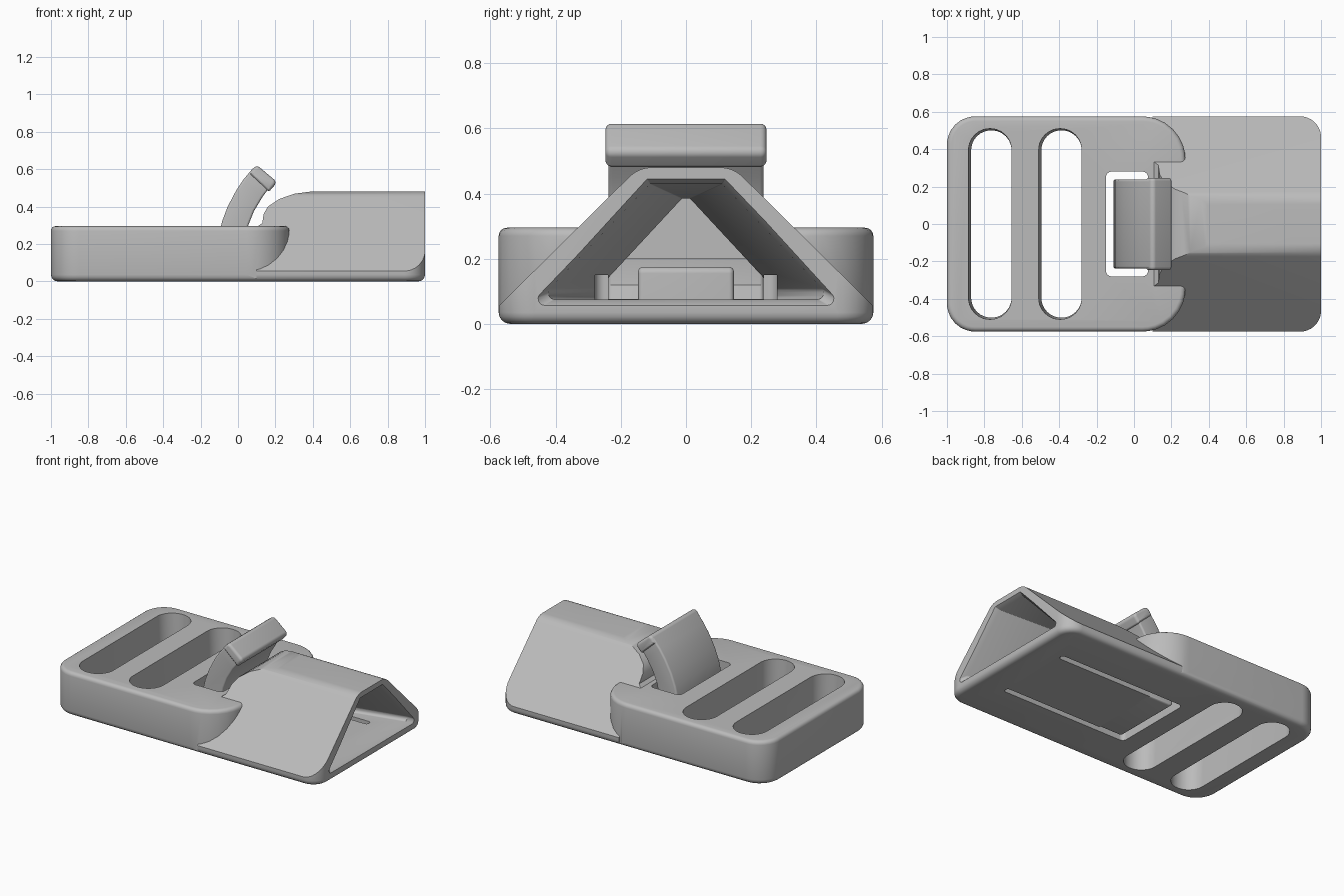
import bpy, bmesh, math
from mathutils import Vector

if "Cube" in bpy.data.objects:
    bpy.data.objects.remove(bpy.data.objects["Cube"])

gray = bpy.data.materials.new("plain_gray")
gray.use_nodes = True
gray.diffuse_color = (0.5, 0.5, 0.5, 1)
gray.node_tree.nodes["Principled BSDF"].inputs["Base Color"].default_value = (0.5, 0.5, 0.5, 1)


def rounded(points, steps=8):
    """Outline from (a, b, radius) corners, each replaced by an arc."""
    out = []
    for i, (a, b, r) in enumerate(points):
        p = Vector((a, b))
        if not r:
            out.append(p)
            continue
        u = (Vector(points[i - 1][:2]) - p).normalized()
        v = (Vector(points[(i + 1) % len(points)][:2]) - p).normalized()
        half = u.angle(v) / 2
        mid = (u + v).normalized()
        centre = p + mid * (r / math.sin(half))
        start = p + u * (r / math.tan(half)) - centre
        end = p + v * (r / math.tan(half)) - centre
        for k in range(steps + 1):
            t = k / steps
            out.append(centre + (start * (1 - t) + end * t).normalized() * r)
    return out


def rect(x0, x1, y0, y1, r0=0, r1=0):
    return rounded([(x0, y0, r0), (x1, y0, r1), (x1, y1, r1), (x0, y1, r0)])


def make(name, bm):
    bmesh.ops.recalc_face_normals(bm, faces=bm.faces)
    mesh = bpy.data.meshes.new(name)
    bm.to_mesh(mesh)
    bm.free()
    mesh.materials.append(gray)
    obj = bpy.data.objects.new(name, mesh)
    bpy.context.collection.objects.link(obj)
    return obj


def place(axis, p, t):
    return {"x": (t, p[0], p[1]), "y": (p[0], t, p[1]), "z": (p[0], p[1], t)}[axis]


def loft(name, axis, sections, soft_lo=0, soft_hi=0):
    """Skin matching outlines [(position, points), ...]; optionally round the end rims."""
    bm = bmesh.new()
    rings = [[bm.verts.new(place(axis, p, t)) for p in pts] for t, pts in sections]
    n = len(rings[0])
    for a, b in zip(rings, rings[1:]):
        for i in range(n):
            bm.faces.new((a[i], a[(i + 1) % n], b[(i + 1) % n], b[i]))
    caps = [bm.faces.new(rings[0]), bm.faces.new(rings[-1])]
    bmesh.ops.recalc_face_normals(bm, faces=bm.faces)
    rims = [list(c.edges) for c in caps]
    for rim, width in zip(rims, (soft_lo, soft_hi)):
        if width:
            bmesh.ops.bevel(bm, geom=rim, offset=width, segments=4, profile=0.5, affect="EDGES")
    return make(name, bm)


def prism(name, axis, pts, lo, hi, soft_lo=0, soft_hi=0):
    return loft(name, axis, [(lo, pts), (hi, pts)], soft_lo, soft_hi)


def combine(obj, other, operation):
    mod = obj.modifiers.new("combine", "BOOLEAN")
    mod.object, mod.operation, mod.solver = other, operation, "EXACT"
    bpy.context.view_layer.objects.active = obj
    bpy.ops.object.modifier_apply(modifier=mod.name)
    bpy.data.objects.remove(other)


def finish(obj):
    bpy.ops.object.select_all(action="DESELECT")
    obj.select_set(True)
    bpy.context.view_layer.objects.active = obj
    bpy.ops.object.shade_smooth_by_angle(angle=math.radians(32))


W = 0.575

# Strap plate with softened rim and rounded ends
body = prism("buckle_body", "z", rect(-1, 0.275, -W, W, 0.15, 0.23), -0.05, 0.295, 0, 0.025)

# Sloped tunnel: cross-section trimmed by a side outline with a curved nose
section = rounded([(-W, -0.05, 0), (W, -0.05, 0), (W, 0.055, 0), (0.145, 0.48, 0.1),
                   (-0.145, 0.48, 0.1), (-W, 0.055, 0)])
tunnel = prism("tunnel", "x", section, 0.05, 1.1)
nose = rounded([(0.1, -0.1, 0), (1.2, -0.1, 0), (1.2, 0.48, 0), (0.39, 0.48, 0), (0.3, 0.468, 0),
                (0.22, 0.44, 0), (0.16, 0.4, 0), (0.137, 0.36, 0), (0.13, 0.312, 0), (0.1, 0.29, 0)])
combine(tunnel, prism("nose_trim", "y", nose, -0.8, 0.8), "INTERSECT")
combine(body, tunnel, "UNION")

# Footprint rounds all lower edges and the outer corners
footprint = prism("footprint", "z", rect(-1, 1, -W, W, 0.15, 0.11), 0, 0.7, 0.035)
combine(body, footprint, "INTERSECT")

# Tunnel cavity, tapering inward, with a flared mouth
def cavity(half, top, peak, floor, r=0.02):
    return rounded([(-half, floor, r), (half, floor, r), (top, peak, r / 4), (-top, peak, r / 4)])

narrow = cavity(0.3, 0.012, 0.385, 0.075)
combine(body, loft("cavity", "x", [(0.24, narrow), (0.32, narrow),
                                   (0.97, cavity(0.45, 0.11, 0.43, 0.075)),
                                   (1.02, cavity(0.5, 0.125, 0.455, 0.045))]), "DIFFERENCE")

# Lever opening and the low passage leading to it
combine(body, prism("opening", "z", rect(-0.15, 0.075, -0.28, 0.28, 0.03, 0.03), -0.1, 0.4), "DIFFERENCE")
combine(body, prism("passage", "x", rect(-0.278, 0.278, 0.076, 0.2), 0.02, 0.3), "DIFFERENCE")

# Relief slits beside the flexible tongue
for side in (-1, 1):
    slit = rect(0.03, 0.8, side * 0.26 - 0.02, side * 0.26 + 0.02, 0.005, 0.019)
    combine(body, prism("slit", "z", slit, -0.1, 0.15), "DIFFERENCE")

# Two strap slots, slightly tapered
for x in (-0.77, -0.395):
    low = rect(x - 0.1, x + 0.115, -0.5, 0.5, 0.105, 0.105)
    high = rect(x - 0.115, x + 0.115, -0.51, 0.51, 0.113, 0.113)
    combine(body, loft("slot", "z", [(-0.01, low), (0.305, high)]), "DIFFERENCE")
finish(body)

# Curved release lever rising from the tongue
side = rounded([(0.085, 0.0, 0), (-0.11, 0.0, 0.03), (-0.108, 0.17, 0), (-0.102, 0.25, 0),
                (-0.085, 0.32, 0), (-0.055, 0.4, 0), (-0.01, 0.485, 0), (0.03, 0.545, 0),
                (0.08, 0.605, 0), (0.175, 0.51, 0), (0.13, 0.45, 0), (0.085, 0.375, 0),
                (0.055, 0.3, 0), (0.035, 0.2, 0), (0.04, 0.12, 0), (0.085, 0.075, 0)])
finish(prism("release_lever", "y", side, -0.238, 0.238, 0.012, 0.012))

# Thumb grip at the lever tip
grip = rounded([(0.06, 0.575, 0.01), (0.097, 0.625, 0.024), (0.21, 0.53, 0.024),
                (0.165, 0.478, 0.012)])
finish(prism("thumb_grip", "y", grip, -0.247, 0.247, 0.018, 0.018))

# Catch block on the tongue
catch = rounded([(0.06, 0.06, 0), (0.3, 0.06, 0), (0.3, 0.175, 0.02), (0.06, 0.175, 0.02)])
finish(prism("catch_block", "y", catch, -0.147, 0.147, 0.015, 0.015))
